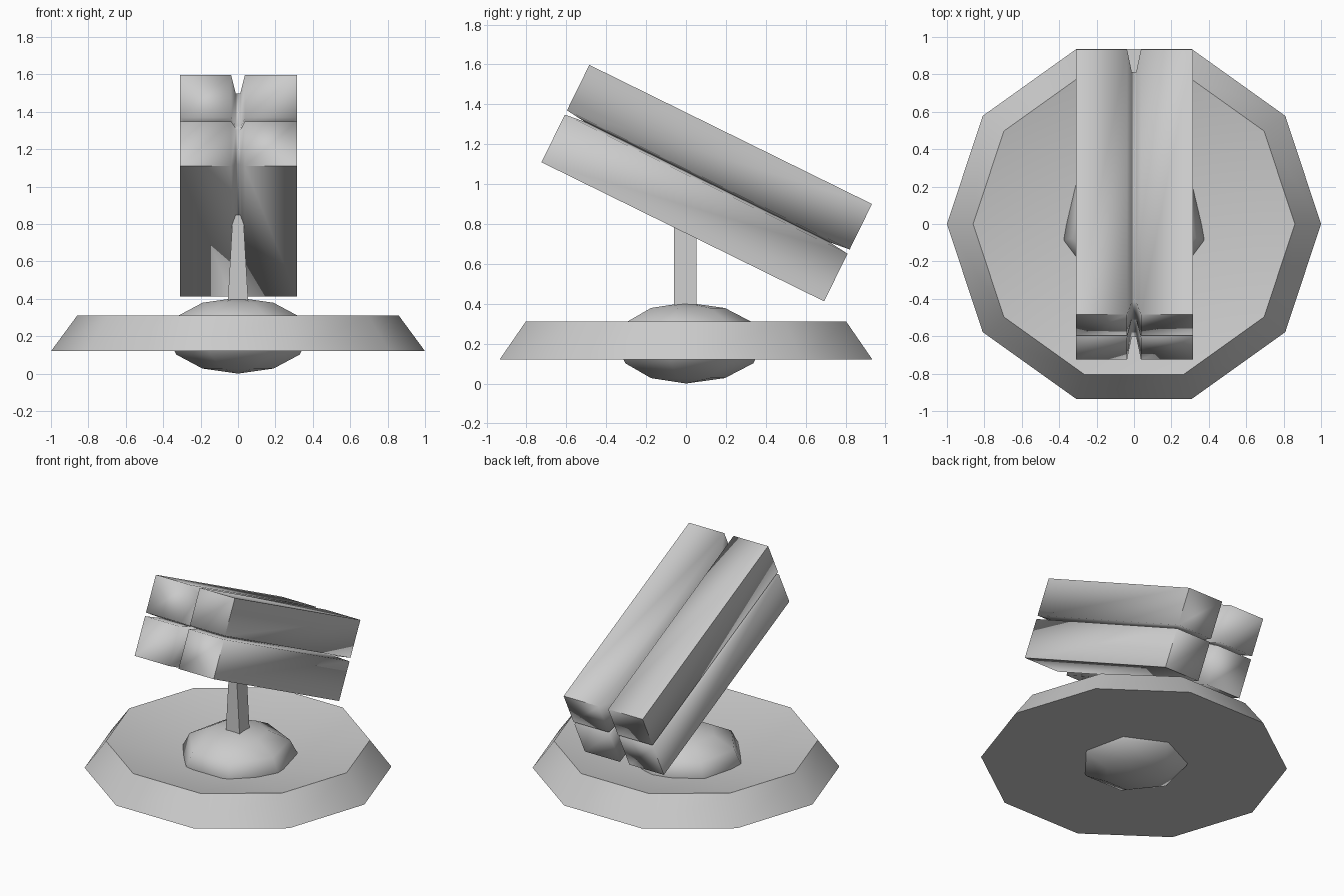
import bpy, bmesh, math
from mathutils import Matrix

cube = bpy.data.objects.get("Cube")
if cube:
    bpy.data.objects.remove(cube, do_unlink=True)

grey = bpy.data.materials.new("plain_grey")
grey.use_nodes = True
grey.diffuse_color = (0.6, 0.6, 0.6, 1)
grey.node_tree.nodes["Principled BSDF"].inputs["Base Color"].default_value = grey.diffuse_color


def finish(name, bm, angle):
    """Turn a bmesh into a grey object, smooth below the given angle."""
    bmesh.ops.recalc_face_normals(bm, faces=bm.faces)
    mesh = bpy.data.meshes.new(name)
    bm.to_mesh(mesh)
    bm.free()
    mesh.materials.append(grey)
    obj = bpy.data.objects.new(name, mesh)
    bpy.context.collection.objects.link(obj)
    bpy.ops.object.select_all(action='DESELECT')
    obj.select_set(True)
    bpy.context.view_layer.objects.active = obj
    bpy.ops.object.shade_smooth_by_angle(angle=math.radians(angle))
    return obj


def bridge(bm, a, b):
    n = len(a)
    for i in range(n):
        j = (i + 1) % n
        bm.faces.new((a[i], a[j], b[j], b[i]))


# Dished ten-sided base: flat underside, sloped rim, hollow top
bm = bmesh.new()
sides = 10
rings = []
for radius, z in ((1.0, 0.12), (0.86, 0.31)):
    rings.append([bm.verts.new((radius * math.cos(math.tau * i / sides),
                                0.983 * radius * math.sin(math.tau * i / sides), z))
                  for i in range(sides)])
bridge(bm, *rings)
bm.faces.new(rings[0])
hollow = bm.verts.new((0, 0, 0.125))
for i in range(sides):
    bm.faces.new((rings[1][i], rings[1][(i + 1) % sides], hollow))
finish("base_dish", bm, 50)

# Flattened seven-sided hub in the middle of the base
bm = bmesh.new()
bmesh.ops.create_uvsphere(bm, u_segments=7, v_segments=6, radius=1,
                          matrix=Matrix.Translation((0, 0, 0.203)) @ Matrix.Diagonal((0.39, 0.39, 0.203, 1)))
finish("hub", bm, 60)

# Tapered post
bm = bmesh.new()
rings = []
for half, z in ((0.056, 0.36), (0.022, 0.95)):
    rings.append([bm.verts.new(p) for p in ((-half, -0.06, z), (half, -0.06, z),
                                            (half, 0.052, z), (-half, 0.052, z))])
bridge(bm, *rings)
for ring in rings:
    bm.faces.new(ring)
finish("post", bm, 30)

# Tilted block, grooved lengthwise round the middle and round the waist
HALF_LENGTH, HALF_HEIGHT = 0.79, 0.272
END_NOTCH, TOP_NOTCH = 0.104, 0.06
stations = [(-0.31, 0), (-0.037, 0), (-0.012, 1), (0.012, 1), (0.037, 0), (0.315, 0)]
levels = [(-HALF_HEIGHT, 0, 1), (-0.006, 0, 0), (0.006, 1, 0), (0.018, 0, 0), (HALF_HEIGHT, 0, -1)]
bm = bmesh.new()
rings = []
for height, waist, cap in levels:
    front, back = [], []
    for x, notch in stations:
        u = HALF_LENGTH - END_NOTCH * max(notch, waist)
        v = height + cap * notch * TOP_NOTCH
        x -= math.copysign(0.06, x) * waist * (abs(x) > 0.2)
        front.append(bm.verts.new((x, -u, v)))
        back.append(bm.verts.new((x, u, v)))
    rings.append((front, back))
for (f0, b0), (f1, b1) in zip(rings, rings[1:]):
    bridge(bm, f0 + b0[::-1], f1 + b1[::-1])
for front, back in (rings[0], rings[-1]):
    for i in range(len(stations) - 1):
        bm.faces.new((front[i], front[i + 1], back[i + 1], back[i]))
block = finish("tilted_block", bm, 86)
block.location = (0, 0.104, 1.005)
block.rotation_euler.x = math.radians(-26.2)
